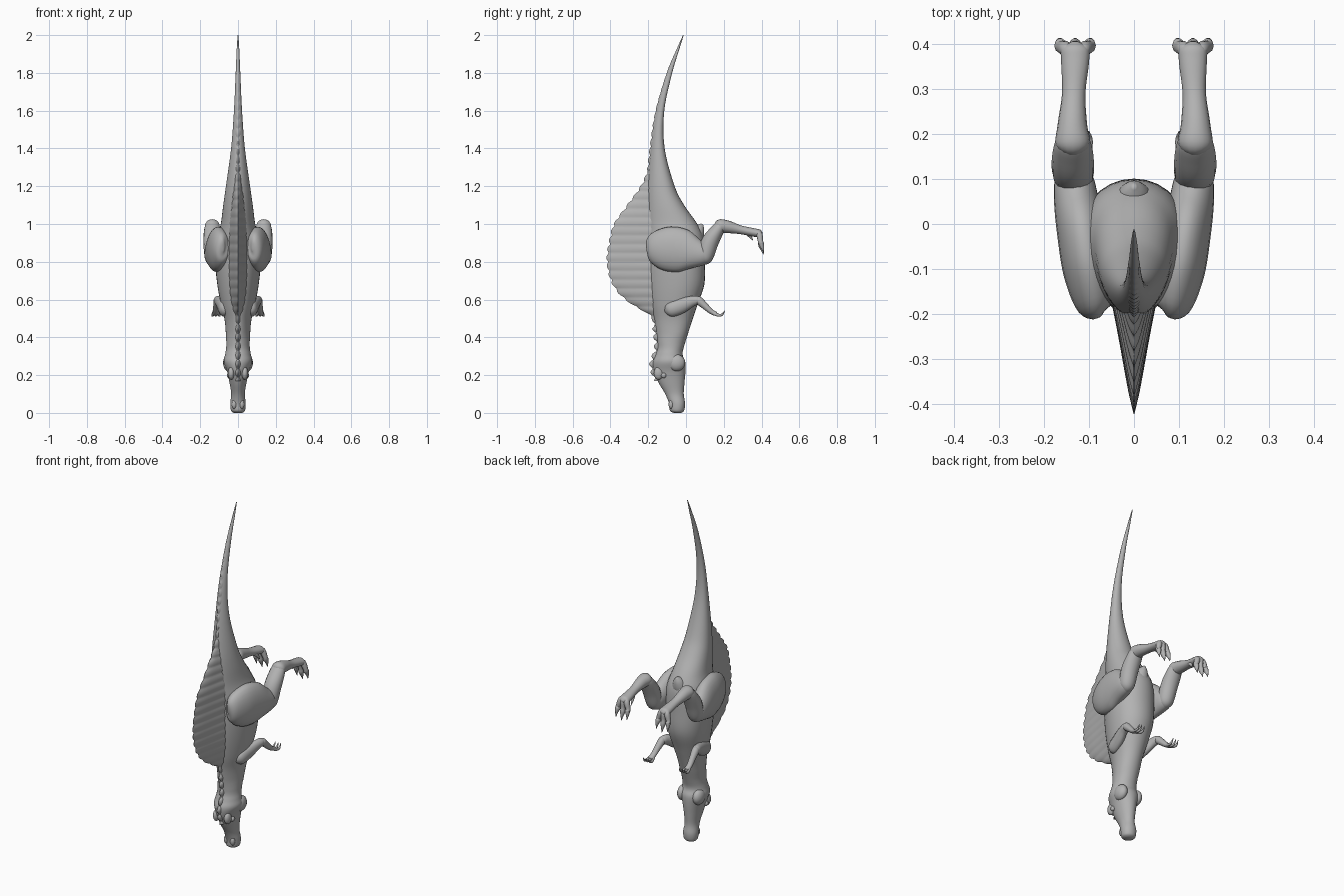
import bpy, bmesh, math
from mathutils import Vector

skin = bpy.data.materials.new("grey skin")
skin.diffuse_color = (0.45, 0.45, 0.45, 1)


def catmull(rows, steps):
    """Smoothly interpolate a list of equal-length tuples."""
    out = []
    for i in range(len(rows) - 1):
        p0, p1 = rows[max(i - 1, 0)], rows[i]
        p2, p3 = rows[i + 1], rows[min(i + 2, len(rows) - 1)]
        for k in range(steps):
            t = k / steps
            out.append(tuple(
                0.5 * (2 * b + (c - a) * t + (2 * a - 5 * b + 4 * c - d) * t * t
                       + (3 * b - a - 3 * c + d) * t ** 3)
                for a, b, c, d in zip(p0, p1, p2, p3)))
    out.append(tuple(rows[-1]))
    return out


def finish(name, bm):
    bmesh.ops.recalc_face_normals(bm, faces=bm.faces)
    mesh = bpy.data.meshes.new(name)
    bm.to_mesh(mesh)
    bm.free()
    mesh.materials.append(skin)
    ob = bpy.data.objects.new(name, mesh)
    bpy.context.collection.objects.link(ob)
    return ob


def skin_rings(name, rings):
    """Bridge closed rings of points and cap both ends."""
    bm = bmesh.new()
    vr = [[bm.verts.new(p) for p in r] for r in rings]
    n = len(vr[0])
    for a, b in zip(vr, vr[1:]):
        for i in range(n):
            bm.faces.new((a[i], a[(i + 1) % n], b[(i + 1) % n], b[i]))
    for r in (vr[0], vr[-1]):
        c = bm.verts.new(sum((v.co for v in r), Vector()) / n)
        for i in range(n):
            bm.faces.new((r[i], r[(i + 1) % n], c))
    return finish(name, bm)


def limb(name, stations, sides=16, steps=5):
    """Tube through (x, y, z, half width, half depth) with rounded ends."""
    rows = catmull(stations, steps)
    pts = [Vector(r[:3]) for r in rows]
    rings = []
    for i, r in enumerate(rows):
        tan = (pts[min(i + 1, len(pts) - 1)] - pts[max(i - 1, 0)]).normalized()
        side = (Vector((1, 0, 0)) - tan * tan.x).normalized()
        up = tan.cross(side)
        w, d = max(r[3], 0.001), max(r[4], 0.001)
        rings.append([pts[i] + side * w * math.cos(a) + up * d * math.sin(a)
                      for a in (2 * math.pi * k / sides for k in range(sides))])
    return skin_rings(name, rings)


def blob(name, loc, scale):
    bm = bmesh.new()
    bmesh.ops.create_uvsphere(bm, u_segments=16, v_segments=10, radius=1)
    for v in bm.verts:
        v.co = Vector(loc) + Vector(v.co[i] * scale[i] for i in range(3))
    return finish(name, bm)


# Body from snout to tail tip: z, back y, belly y, half width
body = catmull([
    (0.0, -0.065, -0.025, 0.022), (0.012, -0.085, -0.01, 0.037),
    (0.05, -0.09, -0.005, 0.041), (0.10, -0.11, -0.012, 0.036),
    (0.16, -0.145, -0.008, 0.045), (0.22, -0.17, -0.003, 0.058),
    (0.27, -0.175, -0.004, 0.075), (0.31, -0.16, -0.018, 0.068),
    (0.36, -0.15, -0.008, 0.062), (0.48, -0.165, 0.03, 0.068),
    (0.57, -0.185, 0.06, 0.088), (0.68, -0.2, 0.097, 0.108),
    (0.80, -0.205, 0.1, 0.118), (0.92, -0.205, 0.095, 0.11),
    (1.0, -0.207, 0.06, 0.09), (1.1, -0.207, -0.01, 0.077),
    (1.2, -0.203, -0.06, 0.063), (1.4, -0.186, -0.113, 0.036),
    (1.6, -0.158, -0.115, 0.021), (1.8, -0.102, -0.073, 0.012),
    (1.92, -0.052, -0.037, 0.007), (2.0, -0.016, -0.012, 0.002)], 5)
rings = []
for z, back, belly, w in body:
    cy, d = (back + belly) / 2, (belly - back) / 2
    ring = []
    for k in range(32):
        a = 2 * math.pi * k / 32
        taper = 1 + 0.18 * math.cos(a) * (1 if z > 0.4 else 0.4)
        ring.append((w * math.sin(a) * taper, cy + d * math.cos(a), z))
    rings.append(ring)
skin_rings("body", rings)


def lookup(rows, z, col):
    for a, b in zip(rows, rows[1:]):
        if a[0] <= z <= b[0]:
            t = (z - a[0]) / (b[0] - a[0])
            return a[col] + (b[col] - a[col]) * t
    return rows[-1][col]


# Scalloped, ribbed back sail that runs on as a low ridge along neck and tail
edge = catmull([(0.48, 0.0), (0.52, 0.012), (0.57, 0.085), (0.63, 0.15),
                (0.71, 0.19), (0.81, 0.205), (0.91, 0.192), (1.0, 0.165),
                (1.1, 0.095), (1.2, 0.028), (1.28, 0.0)], 6)
rings = []
count = 260
for i in range(count + 1):
    z = 0.17 + 1.63 * i / count
    back, width = lookup(body, z, 1), lookup(body, z, 3)
    tall = max(lookup(edge, z, 1), 0) if 0.48 < z < 1.28 else 0
    wave = abs(math.sin(math.pi * z / 0.047))
    ridge = 0.012 * min(1, (1.8 - z) * 1.6)
    if z < 0.45:
        ridge = 0.02
    top = back - tall - ridge * wave
    root = back + min(0.025, width * 0.5)
    thick = min(0.012 + 0.12 * tall, 0.036, width * 0.45)
    left, right = [], []
    for t in (0, 0.2, 0.4, 0.6, 0.8, 0.95, 1):
        half = (thick * (1 - t) ** 1.3 + min(0.009, thick * 0.6) * (1 - t ** 6)
                + (0.003 * wave * (1 - t) if tall > 0.03 else 0) + 0.0008)
        y = root + (top - root) * t
        left.append((-half, y, z))
        right.append((half, y, z))
    rings.append(left + right[::-1])
skin_rings("back_sail", rings)

# Pelvis bump under the tail root
limb("pelvis_bump", [(0, 0.0, 0.88, 0.02, 0.03), (0, 0.045, 0.93, 0.045, 0.045),
                     (0, 0.072, 0.975, 0.028, 0.028), (0, 0.085, 1.0, 0.004, 0.006)])

# Paired parts
for s, tag in ((1, "right"), (-1, "left")):
    def part(name, stations, **kw):
        limb(f"{name}_{tag}", [(s * p[0],) + tuple(p[1:]) for p in stations], **kw)

    # Hind leg
    part("thigh", [(0.075, -0.205, 0.88, 0.005, 0.02), (0.085, -0.185, 0.88, 0.04, 0.075),
                   (0.1, -0.11, 0.87, 0.056, 0.115), (0.115, -0.02, 0.86, 0.056, 0.115),
                   (0.128, 0.05, 0.845, 0.05, 0.08), (0.133, 0.1, 0.835, 0.043, 0.055),
                   (0.134, 0.132, 0.83, 0.024, 0.03), (0.134, 0.142, 0.828, 0.003, 0.004)],
         sides=24)
    part("shin", [(0.134, 0.085, 0.79, 0.012, 0.012), (0.134, 0.1, 0.82, 0.04, 0.04),
                  (0.136, 0.125, 0.9, 0.047, 0.046), (0.136, 0.165, 0.965, 0.044, 0.036),
                  (0.136, 0.19, 0.998, 0.034, 0.028), (0.136, 0.2, 1.018, 0.01, 0.008)])
    part("foot_bone", [(0.136, 0.155, 0.985, 0.01, 0.01), (0.136, 0.175, 0.99, 0.038, 0.034),
                       (0.137, 0.22, 0.985, 0.033, 0.033), (0.134, 0.29, 0.969, 0.026, 0.023),
                       (0.131, 0.36, 0.955, 0.031, 0.022), (0.131, 0.39, 0.95, 0.03, 0.02),
                       (0.131, 0.405, 0.948, 0.008, 0.006)])
    for i, dx in enumerate((-0.032, 0, 0.032)):
        x = 0.131 + dx
        drop = 0.012 if dx else 0
        part(f"toe_{i + 1}", [(0.131 + dx * 0.4, 0.37, 0.965, 0.008, 0.008),
                              (0.131 + dx * 0.6, 0.388, 0.945, 0.016, 0.017),
                              (x, 0.394, 0.908, 0.013, 0.014),
                              (x, 0.398, 0.885 + drop, 0.014, 0.015),
                              (x + dx * 0.1, 0.405, 0.862 + drop, 0.007, 0.009),
                              (x + dx * 0.1, 0.41, 0.838 + drop, 0.001, 0.001)], sides=10)
    part("dewclaw", [(0.122, 0.31, 0.96, 0.01, 0.01), (0.112, 0.335, 0.94, 0.009, 0.01),
                     (0.107, 0.355, 0.912, 0.001, 0.001)], sides=10)

    # Foreleg
    part("upper_arm", [(0.06, -0.11, 0.535, 0.006, 0.01), (0.07, -0.085, 0.545, 0.028, 0.038),
                       (0.084, -0.03, 0.565, 0.027, 0.04), (0.1, 0.03, 0.59, 0.023, 0.029),
                       (0.108, 0.065, 0.597, 0.02, 0.021), (0.109, 0.083, 0.597, 0.004, 0.004)])
    part("forearm", [(0.108, 0.05, 0.61, 0.008, 0.008), (0.109, 0.066, 0.597, 0.02, 0.021),
                     (0.113, 0.1, 0.566, 0.018, 0.018), (0.117, 0.135, 0.535, 0.016, 0.013),
                     (0.118, 0.158, 0.525, 0.016, 0.011), (0.118, 0.165, 0.523, 0.004, 0.004)])
    for i, dx in enumerate((-0.018, 0, 0.015)):
        part(f"finger_{i + 1}", [(0.118 + dx * 0.5, 0.14, 0.53, 0.007, 0.008),
                                 (0.118 + dx, 0.168, 0.518, 0.007, 0.008),
                                 (0.118 + dx * 1.1, 0.19, 0.52, 0.006, 0.006),
                                 (0.118 + dx, 0.206, 0.542, 0.001, 0.001)], sides=8)

    # Head details: cheek, brow, eye and nostril swelling
    blob(f"cheek_{tag}", (s * 0.05, -0.05, 0.265), (0.029, 0.046, 0.045))
    blob(f"brow_{tag}", (s * 0.036, -0.145, 0.21), (0.017, 0.026, 0.034))
    blob(f"eye_{tag}", (s * 0.047, -0.118, 0.198), (0.012, 0.014, 0.014))
    blob(f"nostril_{tag}", (s * 0.02, -0.078, 0.045), (0.014, 0.014, 0.024))

# Smooth shading with crisp creases
bpy.ops.object.select_all(action='SELECT')
bpy.context.view_layer.objects.active = bpy.data.objects["body"]
bpy.ops.object.shade_smooth_by_angle(angle=math.radians(50))
